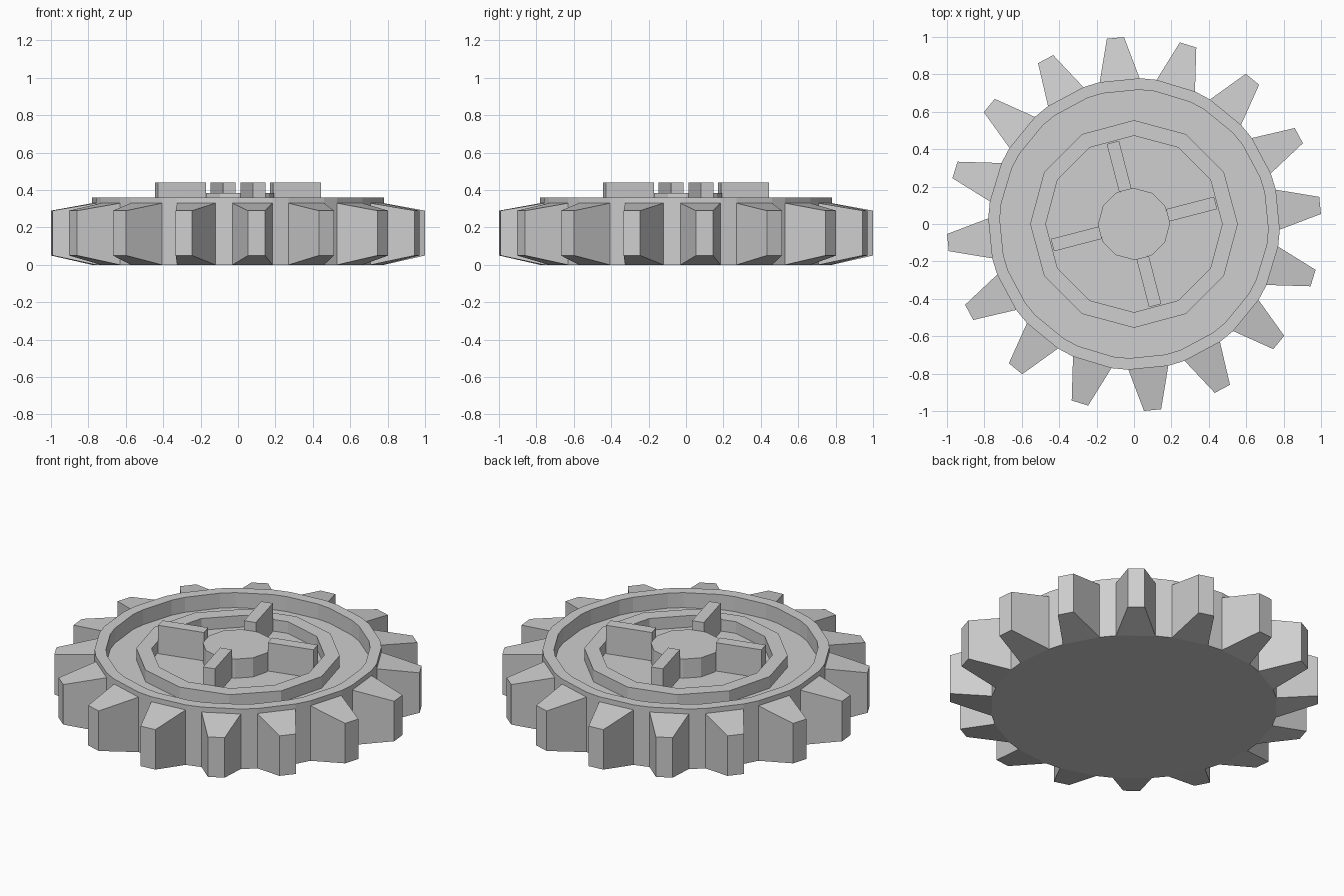
import bpy, bmesh
from math import radians, sin, cos, pi
from mathutils import Matrix, Vector

cube = bpy.data.objects.get("Cube")
if cube:
    bpy.data.objects.remove(cube)

grey = bpy.data.materials.new("plain grey")
grey.use_nodes = True
colour = (0.62, 0.62, 0.62, 1)
grey.diffuse_color = colour
grey.node_tree.nodes["Principled BSDF"].inputs["Base Color"].default_value = colour

TEETH = 16
TOOTH_ANGLE = radians(5.7)
ROOT_HALF = radians(7.9)
FLOOR = 0.27


def finish(bm, name):
    bmesh.ops.recalc_face_normals(bm, faces=bm.faces[:])
    mesh = bpy.data.meshes.new(name)
    bm.to_mesh(mesh)
    bm.free()
    mesh.materials.append(grey)
    obj = bpy.data.objects.new(name, mesh)
    bpy.context.collection.objects.link(obj)
    return obj


def polar(r, a, z):
    return Vector((r * cos(a), r * sin(a), z))


def lathe(name, profile, angles, closed=False, skip=lambda level, i: False, detail=None):
    """Sweep (radius, height) points round the axis; open profiles get end caps."""
    bm = bmesh.new()
    loops = [[bm.verts.new(polar(r, a, z)) for a in angles] for r, z in profile]
    n = len(angles)
    pairs = list(zip(loops, loops[1:]))
    if closed:
        pairs.append((loops[-1], loops[0]))
    else:
        bm.faces.new(loops[0])
        bm.faces.new(loops[-1])
    for level, (low, high) in enumerate(pairs):
        for i in range(n):
            if not skip(level, i):
                j = (i + 1) % n
                bm.faces.new((low[i], low[j], high[j], high[i]))
    if detail:
        detail(bm, loops)
    return finish(bm, name)


def add_teeth(bm, loops):
    """Grow a tapered tooth out of every open panel in the rim wall."""
    for k in range(TEETH):
        a = TOOTH_ANGLE + 2 * pi * k / TEETH
        turn = Matrix.Rotation(a, 4, 'Z')
        root = [loops[0][2 * k], loops[0][2 * k + 1], loops[1][2 * k + 1], loops[1][2 * k]]
        tip = [bm.verts.new(turn @ Vector((1.0, y, z)))
               for y, z in ((-0.046, 0.05), (0.046, 0.05), (0.046, 0.29), (-0.046, 0.29))]
        bm.faces.new(tip)
        for i in range(4):
            j = (i + 1) % 4
            bm.faces.new((root[i], root[j], tip[j], tip[i]))


# Gear body: dished disc with a raised rim and sixteen teeth
rim_angles = [TOOTH_ANGLE + 2 * pi * k / TEETH + side * ROOT_HALF
              for k in range(TEETH) for side in (-1, 1)]
lathe("gear_body",
      [(0.78, 0), (0.78, 0.33), (0.78, 0.36), (0.718, 0.36), (0.718, FLOOR)],
      rim_angles, skip=lambda level, i: level == 0 and i % 2 == 0, detail=add_teeth)

# Twelve-sided ring and hub
twelve = [2 * pi * i / 12 for i in range(12)]
lathe("inner_ring", [(0.555, FLOOR - 0.01), (0.555, 0.34), (0.472, 0.34), (0.472, FLOOR - 0.01)],
      twelve, closed=True)
lathe("hub", [(0.192, FLOOR - 0.01), (0.192, 0.385)], twelve)

# Four upright spokes around the hub
for k in range(4):
    bm = bmesh.new()
    bmesh.ops.create_cube(bm, size=1)
    height = 0.44 - FLOOR + 0.01
    bmesh.ops.scale(bm, vec=(0.265, 0.068, height), verts=bm.verts[:])
    bmesh.ops.translate(bm, vec=(0.318, 0, 0.44 - height / 2), verts=bm.verts[:])
    spoke = finish(bm, f"spoke_{k + 1}")
    spoke.rotation_euler.z = radians(14.5) + k * pi / 2
